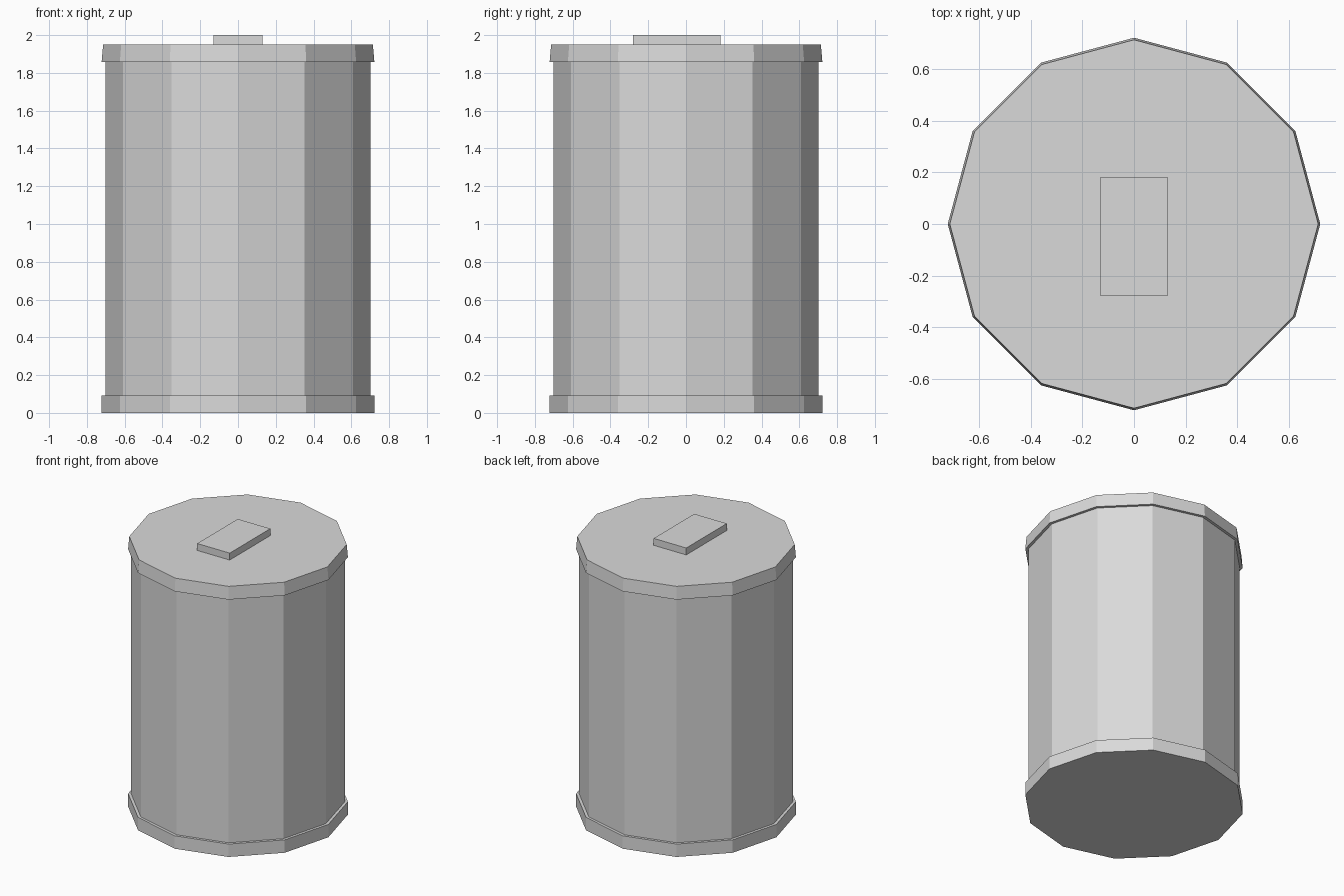
import bpy
import bmesh
from math import pi
from mathutils import Matrix

cube = bpy.data.objects.get("Cube")
if cube:
    bpy.data.objects.remove(cube, do_unlink=True)

SIDES = 12

# One plain grey for the whole can
grey = bpy.data.materials.new("light_grey")
grey.use_nodes = True
colour = (0.7, 0.7, 0.7, 1)
grey.diffuse_color = colour
grey.node_tree.nodes["Principled BSDF"].inputs["Base Color"].default_value = colour


def finish(name, bm):
    mesh = bpy.data.meshes.new(name)
    bm.to_mesh(mesh)
    bm.free()
    mesh.materials.append(grey)
    obj = bpy.data.objects.new(name, mesh)
    bpy.context.collection.objects.link(obj)


def drum(name, bottom_radius, top_radius, z0, z1):
    """Flat-sided drum with corners on the x and y axes."""
    bm = bmesh.new()
    place = Matrix.Translation((0, 0, (z0 + z1) / 2)) @ Matrix.Rotation(pi / 2, 4, "Z")
    bmesh.ops.create_cone(bm, cap_ends=True, segments=SIDES, radius1=bottom_radius,
                          radius2=top_radius, depth=z1 - z0, matrix=place)
    finish(name, bm)


def box(name, low, high):
    bm = bmesh.new()
    centre = [(a + b) / 2 for a, b in zip(low, high)]
    size = [b - a for a, b in zip(low, high)]
    bmesh.ops.create_cube(bm, size=1, matrix=Matrix.LocRotScale(centre, None, size))
    finish(name, bm)


# Foot ring, body and slightly tapered lid
drum("base_rim", 0.722, 0.722, 0, 0.093)
drum("body", 0.702, 0.702, 0.05, 1.9)
drum("lid", 0.722, 0.714, 1.858, 1.95)

# Handle block, set towards the front of the lid
box("lid_handle", (-0.13, -0.28, 1.94), (0.13, 0.183, 2))
